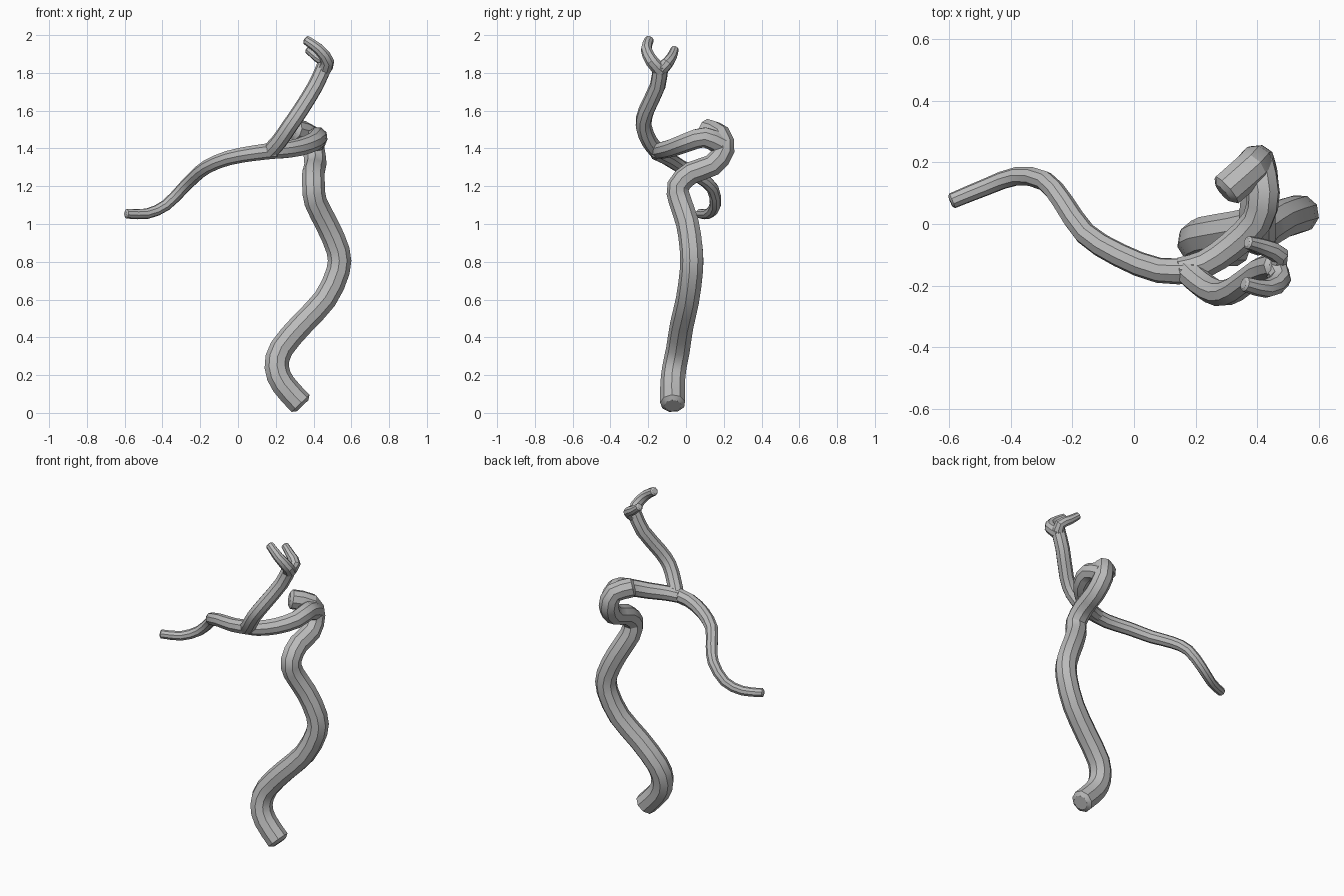
import bpy
import bmesh
import math
from mathutils import Vector, Quaternion

SIDES = 9

default_cube = bpy.data.objects.get("Cube")
if default_cube:
    bpy.data.objects.remove(default_cube, do_unlink=True)

# One plain grey for the whole vine
grey = bpy.data.materials.new("plain grey")
grey.use_nodes = True
grey_colour = (0.5, 0.5, 0.5, 1)
grey.diffuse_color = grey_colour
grey.node_tree.nodes["Principled BSDF"].inputs["Base Color"].default_value = grey_colour


def smooth_path(points, steps):
    """Catmull-Rom interpolation through the guide points."""
    guide = [Vector(p) for p in points]
    padded = [guide[0] * 2 - guide[1]] + guide + [guide[-1] * 2 - guide[-2]]
    path = []
    for a, b, c, d in zip(padded, padded[1:], padded[2:], padded[3:]):
        for step in range(steps):
            t = step / steps
            path.append(0.5 * (2 * b + (c - a) * t
                               + (2 * a - 5 * b + 4 * c - d) * t ** 2
                               + (3 * b - a - 3 * c + d) * t ** 3))
    path.append(guide[-1])
    return path


def tube(name, points, start_radius, end_radius, steps=2):
    """Sweep a tapering faceted ring along the path, with bevelled ends."""
    path = smooth_path(points, steps)
    last = len(path) - 1
    bm = bmesh.new()
    rings = []
    tangent = (path[1] - path[0]).normalized()
    side = tangent.orthogonal().normalized()

    def add_ring(centre, radius, across, along):
        up = along.cross(across)
        angles = [math.tau * i / SIDES for i in range(SIDES)]
        rings.append([bm.verts.new(centre + radius * (math.cos(a) * across + math.sin(a) * up))
                      for a in angles])

    for i, centre in enumerate(path):
        new_tangent = (path[min(i + 1, last)] - path[max(i - 1, 0)]).normalized()
        turn = tangent.rotation_difference(new_tangent)
        side = turn @ side
        tangent = new_tangent
        radius = start_radius + (end_radius - start_radius) * i / last
        if i == 0:
            add_ring(centre - tangent * radius * 0.25, radius * 0.65, side, tangent)
        add_ring(centre, radius, side, tangent)
        if i == last:
            add_ring(centre + tangent * radius * 0.25, radius * 0.65, side, tangent)

    for lower, upper in zip(rings, rings[1:]):
        for i in range(SIDES):
            j = (i + 1) % SIDES
            bm.faces.new((lower[i], lower[j], upper[j], upper[i]))
    bm.faces.new(list(reversed(rings[0])))
    bm.faces.new(rings[-1])
    bmesh.ops.recalc_face_normals(bm, faces=bm.faces[:])

    mesh = bpy.data.meshes.new(name)
    bm.to_mesh(mesh)
    bm.free()
    mesh.materials.append(grey)
    obj = bpy.data.objects.new(name, mesh)
    bpy.context.collection.objects.link(obj)
    bpy.ops.object.select_all(action="DESELECT")
    obj.select_set(True)
    bpy.context.view_layer.objects.active = obj
    bpy.ops.object.shade_smooth_by_angle(angle=math.radians(30))
    return obj


# Thick winding stem, curling over into a blunt knob at the top
tube("main_stem", [
    (.33, -.07, .05), (.24, -.07, .15), (.205, -.06, .24), (.23, -.04, .34),
    (.34, -.02, .47), (.46, .01, .6), (.53, .03, .75), (.53, .03, .86),
    (.47, .01, 1), (.41, -.03, 1.12), (.4, -.04, 1.2), (.4, .03, 1.27),
    (.41, .14, 1.31), (.4, .2, 1.39), (.38, .18, 1.47), (.3, .11, 1.5),
], .067, .058)

# Branch leaving the curl and reaching forward to the fork
tube("forward_branch", [
    (.4, .19, 1.42), (.42, .1, 1.46), (.4, .01, 1.435),
    (.32, -.07, 1.405), (.23, -.13, 1.39), (.15, -.15, 1.385),
], .058, .042)

# Long thin tendril wandering out to the side
tube("side_tendril", [
    (.2, -.15, 1.39), (.08, -.15, 1.375), (-.05, -.1, 1.35), (-.16, -.03, 1.305),
    (-.23, .07, 1.25), (-.29, .14, 1.19), (-.38, .155, 1.1),
    (-.48, .12, 1.055), (-.59, .075, 1.055),
], .044, .026)

# Upright tendril rising from the fork
tube("upper_tendril", [
    (.17, -.15, 1.385), (.22, -.195, 1.44), (.275, -.225, 1.52),
    (.33, -.21, 1.6), (.41, -.15, 1.73), (.46, -.135, 1.84),
], .044, .042)

# Two short prongs at the tip
tube("front_prong", [
    (.45, -.13, 1.81), (.475, -.18, 1.86), (.43, -.21, 1.925), (.36, -.195, 1.975),
], .04, .025)
tube("back_prong", [
    (.45, -.14, 1.81), (.47, -.1, 1.85), (.42, -.075, 1.885), (.37, -.06, 1.925),
], .038, .022)
